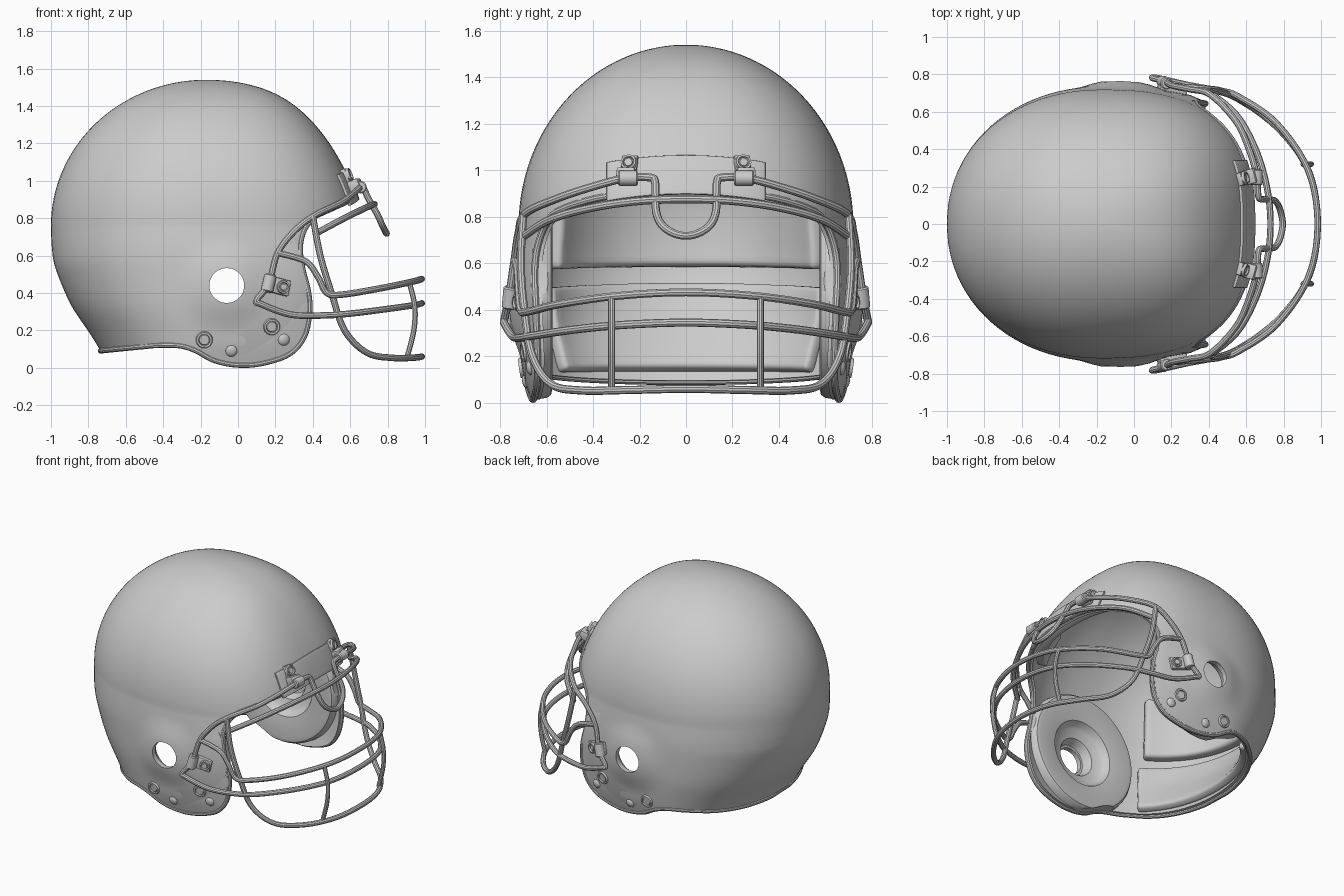
import bpy, bmesh, math
from mathutils import Vector, Matrix
from mathutils.bvhtree import BVHTree

if "Cube" in bpy.data.objects:
    bpy.data.objects.remove(bpy.data.objects["Cube"])

def smooth_path(pts, n, closed=False):
    P = [Vector(p) for p in pts]
    m, out = len(P), []
    get = (lambda i: P[i % m]) if closed else (lambda i: P[min(max(i, 0), m - 1)])
    for i in range(m if closed else m - 1):
        a, b, c, d = (get(i + k) for k in (-1, 0, 1, 2))
        for j in range(n):
            t = j / n
            out.append(b + (c - a) * (.5 * t) + (a * 2 - b * 5 + c * 4 - d) * (.5 * t * t)
                       + (b * 3 - a - c * 3 + d) * (.5 * t ** 3))
    return out if closed else out + [P[-1]]

def mod(ob, kind, **kw):
    m = ob.modifiers.new(kind.lower(), kind)
    for k, v in kw.items():
        setattr(m, k, v)

def part(name, bm, mirror=False):
    bmesh.ops.recalc_face_normals(bm, faces=bm.faces)
    me = bpy.data.meshes.new(name)
    bm.to_mesh(me)
    bm.free()
    ob = bpy.data.objects.new(name, me)
    bpy.context.collection.objects.link(ob)
    if mirror:
        mod(ob, 'MIRROR', use_axis=(False, True, False))
    return ob

def tube(name, pts, r, closed=False):
    cu = bpy.data.curves.new(name, 'CURVE')
    cu.dimensions, cu.bevel_depth, cu.bevel_resolution, cu.use_fill_caps = '3D', r, 3, True
    s = cu.splines.new('POLY')
    s.points.add(len(pts) - 1)
    for q, p in zip(s.points, pts):
        q.co = (*p, 1)
    s.use_cyclic_u = closed
    ob = bpy.data.objects.new(name, cu)
    bpy.context.collection.objects.link(ob)

def lathe(name, prof, mat, steps=32):
    bm = bmesh.new()
    vs = [bm.verts.new((r, 0, h)) for r, h in prof]
    es = [bm.edges.new(e) for e in zip(vs, vs[1:])]
    bmesh.ops.spin(bm, geom=vs + es, cent=(0, 0, 0), axis=(0, 0, 1), angle=math.tau, steps=steps)
    bmesh.ops.remove_doubles(bm, verts=bm.verts, dist=1e-4)
    bm.transform(mat)
    return part(name, bm, True)

def box(name, size, loc, mat):
    bm = bmesh.new()
    bmesh.ops.create_cube(bm, size=1, matrix=mat @ Matrix.Translation(loc) @ Matrix.Diagonal((*size, 1)))
    bmesh.ops.bevel(bm, geom=bm.edges[:], offset=.007, segments=2, affect='EDGES', profile=.5)
    return part(name, bm, True)

# Shell: stacked rounded rings (z, back x, front x, half width), elliptical dome, with ear bulges
CX, SEG, EAR = -.17, 96, (-.06, .44)
DOME = []
for k in range(48):
    f = math.radians(89.8 * (1 - k / 48))
    s, c = math.sin(f), math.cos(f)
    DOME.append((.76 + .78 * s, CX - .83 * c, CX + (.79 + .14 * s ** 6 + .05 * (1 - s) ** 3) * c, .72 * c))
LOWER = [(.76, -1, .67, .72), (.64, -.995, .705, .732), (.53, -.975, .745, .735), (.34, -.895, .80, .73),
         (.18, -.79, .82, .71), (.08, -.73, .82, .69), (-.12, -.63, .82, .63)]
bm = bmesh.new()
rows = []
for z, xb, xf, w in DOME + smooth_path(LOWER, 6):
    row = []
    for i in range(SEG):
        a = math.tau * i / SEG
        c, s = math.cos(a), math.sin(a)
        p, R = (2.5, xf - CX) if c > 0 else (2.1, CX - xb)
        x = CX + math.copysign(R * abs(c) ** (2 / p), c)
        d = min(1, max(0, (.27 - math.hypot(x - EAR[0], z - EAR[1])) / .2))
        y = w * abs(s) ** (2 / p) + (.032 * d * d * (3 - 2 * d) if abs(s) > .3 else 0)
        row.append(bm.verts.new((x, math.copysign(y, s), z)))
    rows.append(row)
for r0, r1 in zip(rows, rows[1:]):
    for i in range(SEG):
        j = (i + 1) % SEG
        bm.faces.new((r0[i], r0[j], r1[j], r1[i]))
bm.faces.new(rows[0])
bm.faces.new(rows[-1])
bmesh.ops.recalc_face_normals(bm, faces=bm.faces)
bvh = BVHTree.FromBMesh(bm)
shell = part("shell", bm)
mod(shell, 'SOLIDIFY', thickness=.035, offset=-1)

def hit(o, d):
    d = Vector(d).normalized()
    loc, n, _, _ = bvh.ray_cast(Vector(o), d)
    return loc, (n if n.dot(d) > 0 else -n)

def frame(o, d, roll=0):
    loc, n = hit(o, d)
    return (Matrix.Translation(loc) @ n.to_track_quat('Z', 'Y').to_matrix().to_4x4()
            @ Matrix.Rotation(math.radians(roll), 4, 'Z'))

# Side outline of the face opening and lower edge, used as the trimming prism
EDGE = [(.42, .815), (.36, .75), (.332, .65), (.345, .53), (.375, .41), (.382, .30), (.355, .17),
        (.275, .075), (.13, .025), (0, .016), (-.125, .04), (-.23, .095), (-.32, .12), (-.45, .12)]
side = smooth_path(EDGE, 5)
bm = bmesh.new()
outline = [(1.5, 1.301)] + [tuple(p) for p in side] + [(-1.5, .015), (-1.5, 2), (1.5, 2)]
f = bm.faces.new([bm.verts.new((x, -1.2, z)) for x, z in outline])
ext = bmesh.ops.extrude_face_region(bm, geom=[f])
bmesh.ops.translate(bm, vec=(0, 2.4, 0), verts=[g for g in ext['geom'] if isinstance(g, bmesh.types.BMVert)])
trim = part("trim_cutter", bm)
bm = bmesh.new()
to_y = Matrix.Translation((EAR[0], 0, EAR[1])) @ Matrix.Rotation(-math.pi / 2, 4, 'X')
bmesh.ops.create_cone(bm, cap_ends=True, segments=48, radius1=.093, radius2=.093, depth=3, matrix=to_y)
ear_cut = part("ear_cutter", bm)
for cutter, op in ((trim, 'INTERSECT'), (ear_cut, 'DIFFERENCE')):
    cutter.hide_render = True
    mod(shell, 'BOOLEAN', object=cutter, operation=op, solver='EXACT')

# Rim bead along the trimmed edge
half = []
for i in range(17):
    a = math.radians(45 * i / 16)
    half.append(hit((CX, 0, .905 + .45 * (CX - .62)), (math.cos(a), math.sin(a), .45 * math.cos(a)))[0])
half += [hit((x, 0, z), (0, 1, 0))[0] for x, z in side if x < half[-1].x - .005]
for i in range(17):
    a = math.radians(124 + 56 * i / 16)
    p = hit((CX, 0, .148), (math.cos(a), math.sin(a), .1 * math.cos(a)))[0]
    if half[-1].x - .005 > p.x:
        half.append(p)

def flip(pts):
    return [Vector((p[0], -p[1], p[2])) for p in reversed(pts)]

tube("rim_bead", [p - Vector((0, math.copysign(.008, p.y), 0)) if abs(p.y) > .1 else p
                  for p in half + flip(half[1:-1])], .0155, True)

# Pads (spread by angle) and brow plate (spread by width): patches that follow the shell
def patch(name, a0, a1, z0, z1, off, thick, bevel, drop=0, by_width=False):
    bm = bmesh.new()
    grid = []
    for i in range(25):
        u = i / 24
        a = a0 + (a1 - a0) * u
        r = math.radians(a)
        col = []
        for j in range(9):
            z = z0 + (z1 - z0) * j / 8 - drop * (2 * u - 1) ** 2
            loc, n = (hit((CX, a, z), (1, 0, 0)) if by_width
                      else hit((CX, 0, z), (math.cos(r), math.sin(r), 0)))
            col.append(bm.verts.new(loc + n * off))
        grid.append(col)
    for c0, c1 in zip(grid, grid[1:]):
        for j in range(8):
            bm.faces.new((c0[j], c1[j], c1[j + 1], c0[j + 1]))
    ob = part(name, bm)
    mod(ob, 'SOLIDIFY', thickness=thick, offset=0)
    mod(ob, 'BEVEL', width=bevel, segments=3, limit_method='ANGLE', angle_limit=math.radians(50))

patch("brow_plate", -.337, .337, .895, 1.06, .006, .018, .004, .03, True)
patch("front_pad", -45, 45, .95, 1.2, -.066, .07, .02, .03)
patch("upper_back_pad", 124, 236, .57, 1.02, -.07, .08, .025)
patch("lower_back_pad", 121, 239, .115, .49, -.058, .06, .02)
ear_pad = lathe("ear_pad", [(.105, .735), (.12, .69), (.135, .665), (.20, .65), (.215, .635), (.235, .60), (.38, .575),
                            (.405, .58), (.42, .60), (.43, .66), (.36, .69), (.105, .735)], to_y, 64)
mod(ear_pad, 'BOOLEAN', object=trim, operation='INTERSECT', solver='EXACT')

# Face cage wires (half paths, mirrored across y = 0)
R = .0175
loop = [(.795, 0, .718), (.787, .055, .73), (.77, .104, .765), (.745, .128, .82), (.70, .131, .90),
        (.675, .134, .952), (.664, .155, .969), (.655, .26, .966), (.615, .4, .93), (.545, .55, .88),
        (.41, .69, .815), (.30, .72, .73), (.21, .738, .61), (.165, .762, .45), (.10, .78, .362),
        (.125, .78, .34), (.28, .745, .285), (.45, .71, .28), (.6, .65, .29), (.8, .48, .315),
        (.94, .27, .335), (.982, 0, .345)]
tube("main_wire_loop", smooth_path(loop + flip(loop[1:-1]), 6, True), R, True)
WIRES = {
    "brow_wire": [(.73, 0, .875), (.71, .2, .868), (.65, .4, .84), (.55, .58, .79), (.41, .70, .715)],
    "chin_wire": [(.982, 0, .06), (.945, .25, .055), (.83, .45, .053), (.69, .58, .08), (.57, .66, .2),
                  (.50, .695, .40), (.44, .71, .6), (.40, .70, .81)],
    "middle_wire": [(.982, 0, .475), (.93, .29, .46), (.76, .54, .425), (.56, .68, .392), (.475, .71, .40),
                    (.425, .72, .49), (.36, .725, .57), (.21, .738, .615)]}
for name, h in WIRES.items():
    tube(name, smooth_path(flip(h[1:]) + [Vector(p) for p in h], 7), R)
for s, n in ((1, "left"), (-1, "right")):
    tube(n + "_upright_wire", smooth_path([(.915, .32 * s, .46), (.945, .32 * s, .33),
                                           (.94, .32 * s, .2), (.905, .32 * s, .06)], 6), .015)

# Clips holding the cage, with their screws
SCREW = [(0, .008), (.016, .008), (.018, .003), (.022, .003), (.025, .014), (.033, .014), (.036, 0), (.036, -.02)]
def sleeve(name, mat, length, r):
    lathe(name, [(0, length / 2), (r - .006, length / 2), (r, length / 2 - .006),
                 (r, .006 - length / 2), (r - .006, -length / 2), (0, -length / 2)], mat)

lie = Matrix.Rotation(math.pi / 2, 4, 'X')
m = frame((.2, 0, .44), (0, 1, 0), 14)
box("side_clip", (.15, .085, .034), (0, 0, .014), m)
sleeve("side_clip_sleeve", m @ Matrix.Translation((.05, 0, .038)) @ lie, .095, .033)
lathe("side_clip_screw", SCREW, m @ Matrix.Translation((-.035, 0, .03)))
m = frame((0, .24, 1.01), (1, 0, 0))
box("brow_clip", (.07, .09, .03), (0, .005, .014), m)
box("brow_clip_arm", (.08, .06, .075), (0, -.055, .035), m)
sleeve("brow_clip_sleeve", Matrix.Translation((.655, .25, .966)) @ lie, .085, .033)
lathe("brow_clip_screw", SCREW, m @ Matrix.Translation((0, .012, .028)))

# Grommets and snap studs on the ear flaps
GROMMET = [(0, .006), (.026, .006), (.029, .002), (.031, .012), (.041, .012), (.045, .004), (.045, -.02)]
STUD = [(0, .014), (.012, .013), (.024, .009), (.031, .001), (.031, -.015)]
for name, prof, x, z in (("rear_grommet", GROMMET, -.18, .15), ("front_grommet", GROMMET, .18, .22),
                         ("rear_stud", STUD, -.035, .09), ("front_stud", STUD, .245, .15)):
    lathe(name, prof, frame((x, 0, z), (0, 1, 0)))

# Bake modifiers, remove cutters, shade smooth
for ob in list(bpy.context.scene.objects):
    if ob in (trim, ear_cut):
        continue
    bpy.ops.object.select_all(action='DESELECT')
    ob.select_set(True)
    bpy.context.view_layer.objects.active = ob
    bpy.ops.object.convert(target='MESH')
    bpy.ops.object.shade_smooth_by_angle(angle=math.radians(35))
for c in (trim, ear_cut):
    bpy.data.objects.remove(c)
